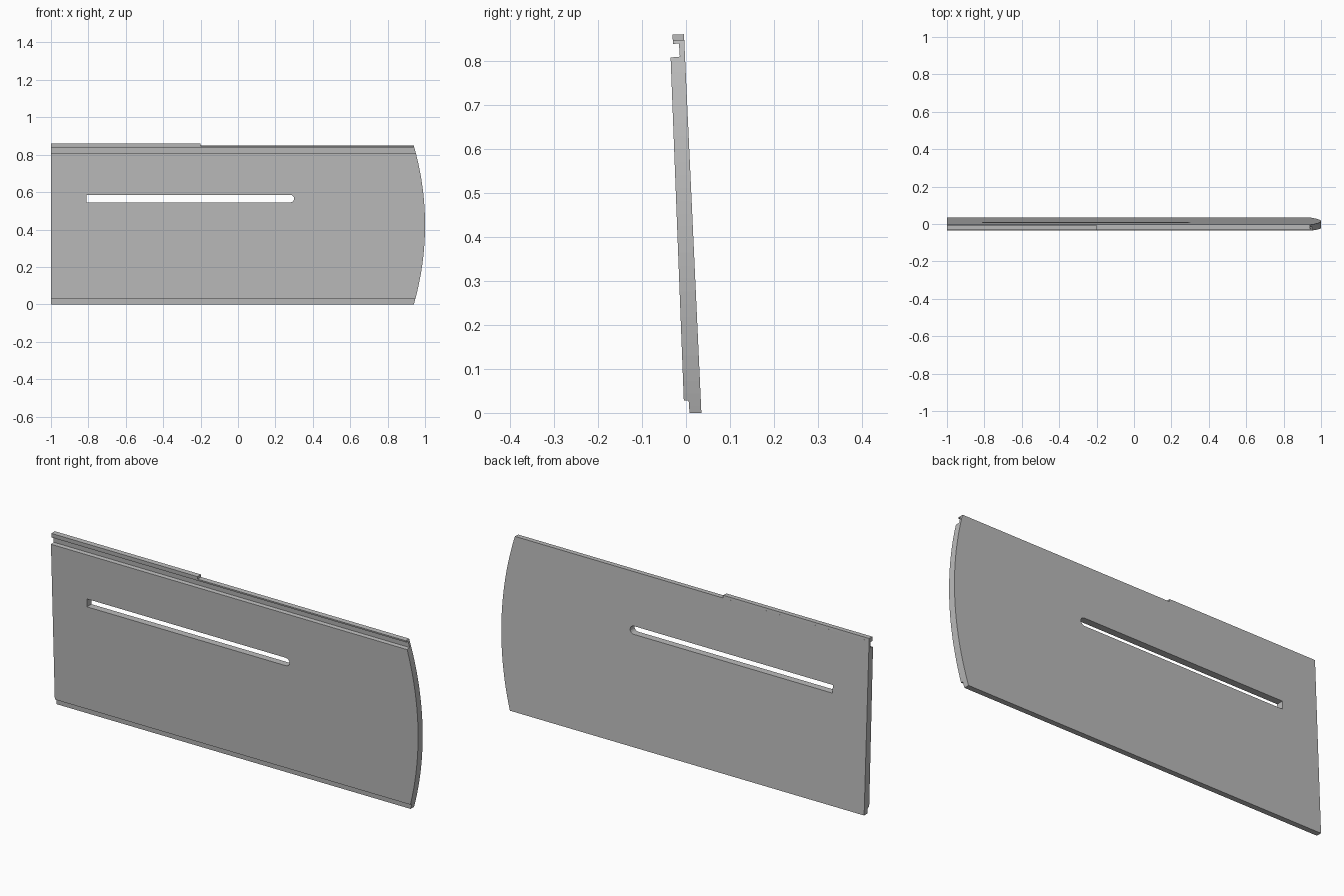
import bpy, bmesh, math
from mathutils import Vector

if "Cube" in bpy.data.objects:
    bpy.data.objects.remove(bpy.data.objects["Cube"])

grey = bpy.data.materials.new("plain grey")
grey.use_nodes = True
grey.diffuse_color = (0.5, 0.5, 0.5, 1)
grey.node_tree.nodes["Principled BSDF"].inputs["Base Color"].default_value = (0.5, 0.5, 0.5, 1)


def prism(name, points, offset):
    """Extrude a closed 3D outline along an offset."""
    bm = bmesh.new()
    face = bm.faces.new([bm.verts.new(p) for p in points])
    grown = bmesh.ops.extrude_face_region(bm, geom=[face])
    verts = [v for v in grown["geom"] if isinstance(v, bmesh.types.BMVert)]
    bmesh.ops.translate(bm, verts=verts, vec=Vector(offset))
    bmesh.ops.recalc_face_normals(bm, faces=bm.faces)
    mesh = bpy.data.meshes.new(name)
    bm.to_mesh(mesh)
    bm.free()
    mesh.materials.append(grey)
    obj = bpy.data.objects.new(name, mesh)
    bpy.context.collection.objects.link(obj)
    return obj


def cut(obj, cutter, operation):
    """Apply a boolean and discard the cutter."""
    cutter.hide_render = True
    mod = obj.modifiers.new("cut", "BOOLEAN")
    mod.operation, mod.object, mod.solver = operation, cutter, "EXACT"
    bpy.context.view_layer.objects.active = obj
    bpy.ops.object.modifier_apply(modifier=mod.name)
    bpy.data.objects.remove(cutter)


def arc(cx, cz, radius, half_angle, steps):
    return [(cx + radius * math.cos(a), cz + radius * math.sin(a))
            for a in (half_angle * (2 * i / steps - 1) for i in range(steps + 1))]


# Leaning panel: stepped foot, front ledge, neck and hooked top rail
section = [(0.035, 0), (0.008, 0), (0.006, 0.028), (-0.005, 0.028),
           (-0.035, 0.808), (-0.014, 0.81), (-0.016, 0.84), (-0.029, 0.839),
           (-0.03, 0.847), (-0.004, 0.848)]
panel = prism("panel", [(-1, y, z) for y, z in section], (2.1, 0, 0))

# Bowed end
half, sag = 0.424, 0.06
radius = (half ** 2 + sag ** 2) / (2 * sag)
bow = arc(1 - radius, half, radius, math.asin(half / radius) * 1.1, 32)
outline = [(-1.2, bow[0][1])] + bow + [(-1.2, bow[-1][1])]
cut(panel, prism("bow_cutter", [(x, -0.2, z) for x, z in outline], (0, 0.4, 0)), "INTERSECT")

# Long slot, square at one end and round at the other
r = 0.02
slot = [(-0.81, 0.565 - r)] + arc(0.30 - r, 0.565, r, math.pi / 2, 8) + [(-0.81, 0.565 + r)]
cut(panel, prism("slot_cutter", [(x, -0.2, z) for x, z in slot], (0, 0.4, 0)), "DIFFERENCE")

# Raised strip along part of the top rail
strip = [(-0.004, 0.847), (-0.03, 0.847), (-0.031, 0.86), (-0.005, 0.861)]
prism("raised_strip", [(-1, y, z) for y, z in strip], (0.8, 0, 0))
